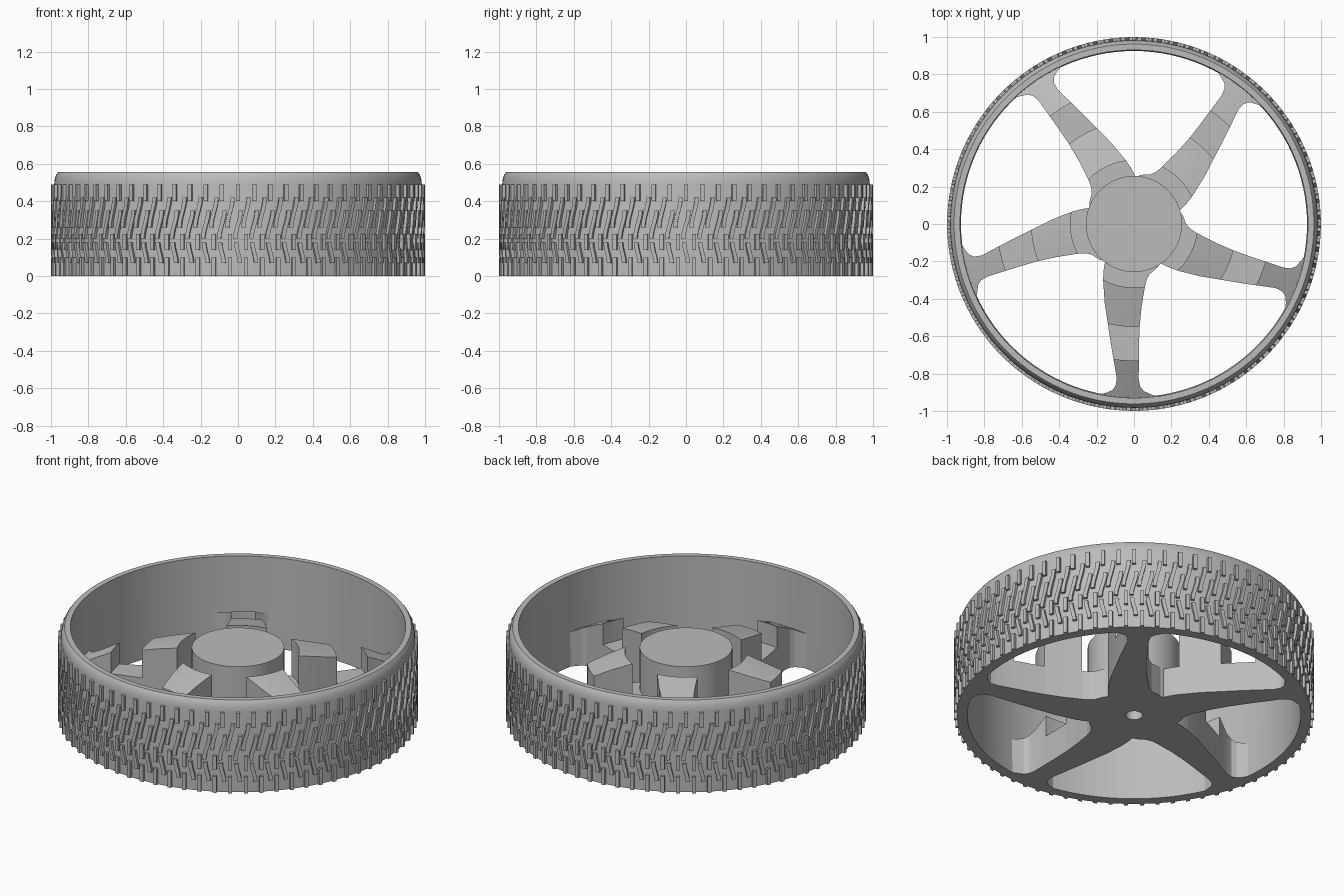
import bpy, bmesh, math
from mathutils import Matrix

cube = bpy.data.objects.get("Cube")
if cube:
    bpy.data.objects.remove(cube, do_unlink=True)

grey = bpy.data.materials.new("mid_grey")
grey.use_nodes = True
grey.diffuse_color = (0.5, 0.5, 0.5, 1)
grey.node_tree.nodes["Principled BSDF"].inputs["Base Color"].default_value = (0.5, 0.5, 0.5, 1)


def finish(bm, name, angle=35):
    """Turn a bmesh into a grey object that is smooth except at sharp edges."""
    bmesh.ops.remove_doubles(bm, verts=bm.verts, dist=1e-5)
    bmesh.ops.recalc_face_normals(bm, faces=bm.faces)
    mesh = bpy.data.meshes.new(name)
    bm.to_mesh(mesh)
    bm.free()
    mesh.materials.append(grey)
    obj = bpy.data.objects.new(name, mesh)
    bpy.context.collection.objects.link(obj)
    bpy.ops.object.select_all(action='DESELECT')
    obj.select_set(True)
    bpy.context.view_layer.objects.active = obj
    bpy.ops.object.shade_smooth_by_angle(angle=math.radians(angle))
    return obj


def lathe(name, profile, segments):
    """Spin a profile of (radius, height) points around z."""
    bm = bmesh.new()
    verts = [bm.verts.new((r, 0, z)) for r, z in profile]
    edges = [bm.edges.new(pair) for pair in zip(verts, verts[1:])]
    bmesh.ops.spin(bm, geom=verts + edges, cent=(0, 0, 0), axis=(0, 0, 1),
                   angle=math.tau, steps=segments, use_duplicate=False)
    return finish(bm, name)


# Tyre band with a rounded upper shoulder, open in the middle
lathe("tyre_band", [(0.925, 0), (0.983, 0), (0.983, 0.49), (0.98, 0.515),
                    (0.973, 0.54), (0.962, 0.555), (0.93, 0.555), (0.925, 0)], 120)

# Hub with a blind axle hole underneath
lathe("hub", [(0, 0.43), (0.257, 0.43), (0.257, 0), (0.047, 0), (0.047, 0.3), (0, 0.3)], 64)

# Spokes: rows of (radius, left x, right x, top height); repeated radii are steps
FLOOR = 0.18
rows = [
    (0.25, -0.15, 0.14, FLOOR), (0.265, -0.158, 0.125, FLOOR),
    (0.28, -0.16, 0.085, FLOOR), (0.3, -0.163, 0.07, FLOOR),
    (0.34, -0.165, 0.058, FLOOR), (0.34, -0.165, 0.058, 0.405),
    (0.45, -0.157, 0.04, 0.377), (0.55, -0.14, 0.03, 0.35),
    (0.55, -0.14, 0.03, FLOOR), (0.64, -0.126, 0.027, FLOOR),
    (0.73, -0.11, 0.026, FLOOR), (0.73, -0.11, 0.026, 0.31),
    (0.83, -0.092, 0.025, 0.26), (0.87, -0.098, 0.033, 0.24),
    (0.895, -0.115, 0.052, 0.228), (0.915, -0.15, 0.09, 0.218),
    (0.935, -0.2, 0.13, 0.208),
]
COLS = 6
bm = bmesh.new()
for k in range(5):
    turn = Matrix.Rotation(k * math.tau / 5, 3, 'Z')
    tops, bottoms = [], []
    for r, left, right, z in rows:
        a, b = math.asin(left / r), math.asin(right / r)
        angles = [a + (b - a) * c / COLS for c in range(COLS + 1)]
        for grid, height in ((tops, z), (bottoms, 0)):
            grid.append([bm.verts.new(turn @ Matrix.Identity(3) @ v) for v in
                         [Matrix.Rotation(t, 3, 'Z') @ Matrix.Translation((0, -r, height)).translation
                          for t in angles]])
    for i in range(len(rows) - 1):
        step = rows[i][0] == rows[i + 1][0]
        for c in range(COLS):
            for grid in ((tops,) if step else (tops, bottoms)):
                bm.faces.new((grid[i][c], grid[i][c + 1], grid[i + 1][c + 1], grid[i + 1][c]))
        if not step:
            for c in (0, COLS):
                bm.faces.new((tops[i][c], tops[i + 1][c], bottoms[i + 1][c], bottoms[i][c]))
    for i in (0, -1):
        for c in range(COLS):
            bm.faces.new((tops[i][c], tops[i][c + 1], bottoms[i][c + 1], bottoms[i][c]))
finish(bm, "spokes", 25)

# Tread ridges: (bottom, top, pitch offset, sideways lean) for each staggered row
PITCHES = 72
tread = [(0.4, 0.49, 0, 0), (0.26, 0.42, 0.5, 0.03), (0.2, 0.35, 0, 0.03),
         (0.14, 0.225, 0.5, 0), (0.07, 0.18, 0, -0.02), (0, 0.1, 0.5, 0)]
HALF, STEPS = 0.011, 5
bm = bmesh.new()
for p in range(PITCHES):
    for low, high, shift, lean in tread:
        base = (p + shift) * math.tau / PITCHES
        rings = []
        for s in range(STEPS + 1):
            t = s / STEPS
            mid = base + lean * (t * t * (3 - 2 * t) - 0.5)
            z = low + (high - low) * t
            rings.append([bm.verts.new((r * math.cos(mid + w), r * math.sin(mid + w), z))
                          for r, w in ((0.975, -HALF), (0.999, -HALF), (0.999, HALF), (0.975, HALF))])
        for one, two in zip(rings, rings[1:]):
            for j in range(4):
                n = (j + 1) % 4
                bm.faces.new((one[j], one[n], two[n], two[j]))
        bm.faces.new(rings[0])
        bm.faces.new(rings[-1])
finish(bm, "tread_ridges", 35)
